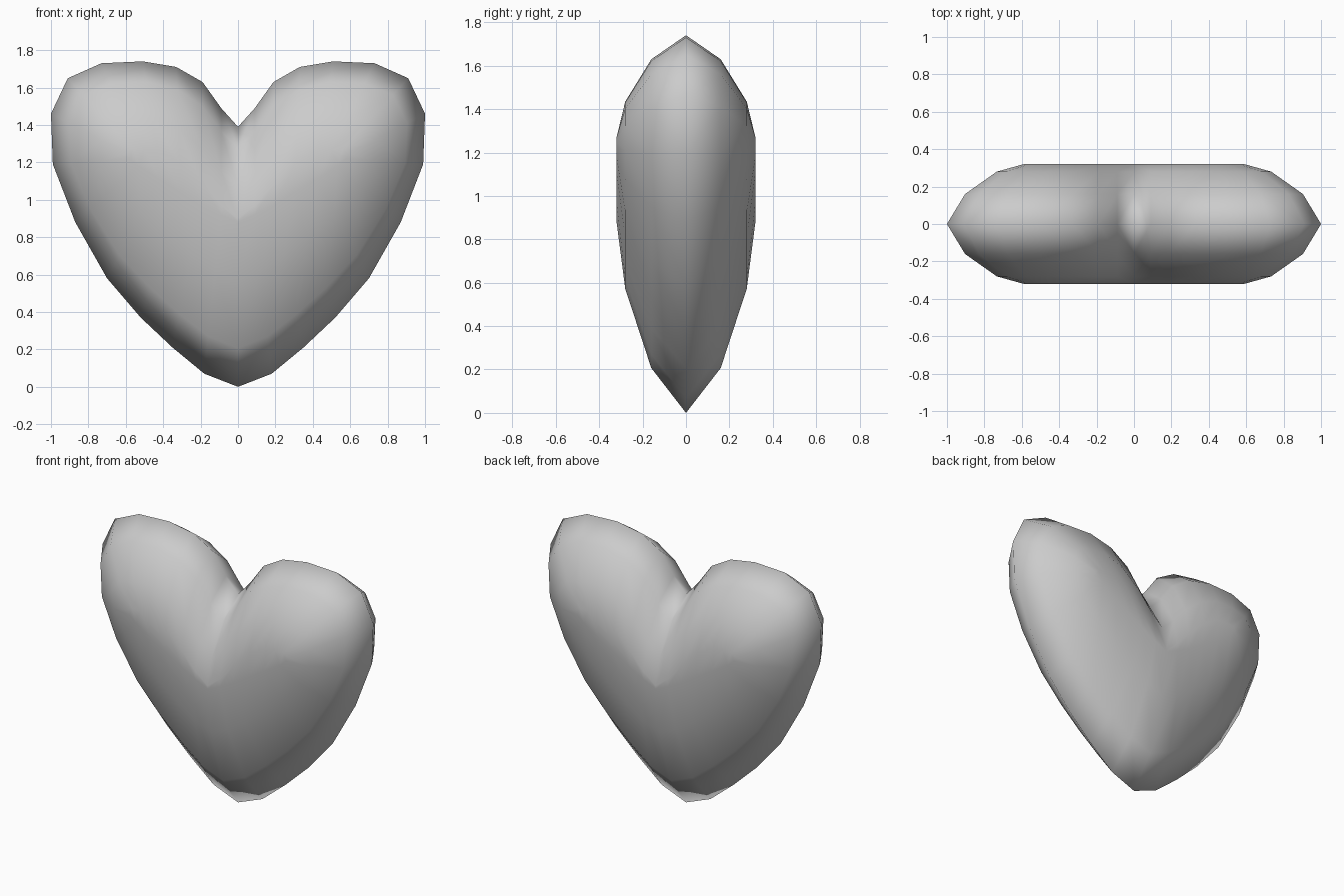
import bpy, bmesh

if "Cube" in bpy.data.objects:
    bpy.data.objects.remove(bpy.data.objects["Cube"])

# right half of the heart outline (x, z), from bottom tip round to the cleft
OUTLINE = [(0, 0), (.18, .07), (.35, .21), (.52, .37), (.70, .58), (.87, .88),
           (.99, 1.19), (1.0, 1.46), (.91, 1.65), (.73, 1.73), (.51, 1.74),
           (.33, 1.71), (.19, 1.63), (.09, 1.49), (0, 1.39)]
# V-shaped crest that the outline shrinks to at full thickness
CREST = [(0, .88), (.09, .92), (.19, .97), (.30, 1.04), (.42, 1.11), (.53, 1.18),
         (.58, 1.22), (.59, 1.25), (.56, 1.27), (.50, 1.27), (.43, 1.27),
         (.31, 1.20), (.19, 1.08), (.09, .97), (0, .90)]
# (shrink amount, depth) of each ring from rim to crest
RINGS = [(0, 0), (.235, .16), (.65, .28), (1, .32)]

bm = bmesh.new()
rings = []
for w, d in RINGS:
    rings.append([bm.verts.new((a + (c - a) * w, -d, b + (e - b) * w))
                  for (a, b), (c, e) in zip(OUTLINE, CREST)])

# rounded front wall
n = len(OUTLINE) - 1
for outer, inner in zip(rings, rings[1:]):
    for i in range(n):
        bm.faces.new((outer[i], outer[i + 1], inner[i + 1], inner[i]))

# narrow crest cap
cap = rings[-1]
for i in range(n // 2):
    corners = [cap[i], cap[i + 1], cap[n - 1 - i], cap[n - i]]
    bm.faces.new(list(dict.fromkeys(corners)))

mesh = bpy.data.meshes.new("heart")
bm.to_mesh(mesh)
bm.free()
heart = bpy.data.objects.new("heart", mesh)
bpy.context.collection.objects.link(heart)
for p in mesh.polygons:
    p.use_smooth = True

# left half and back
mirror = heart.modifiers.new("mirror", 'MIRROR')
mirror.use_axis = (True, True, False)
mirror.use_clip = True
mirror.merge_threshold = 0.001
